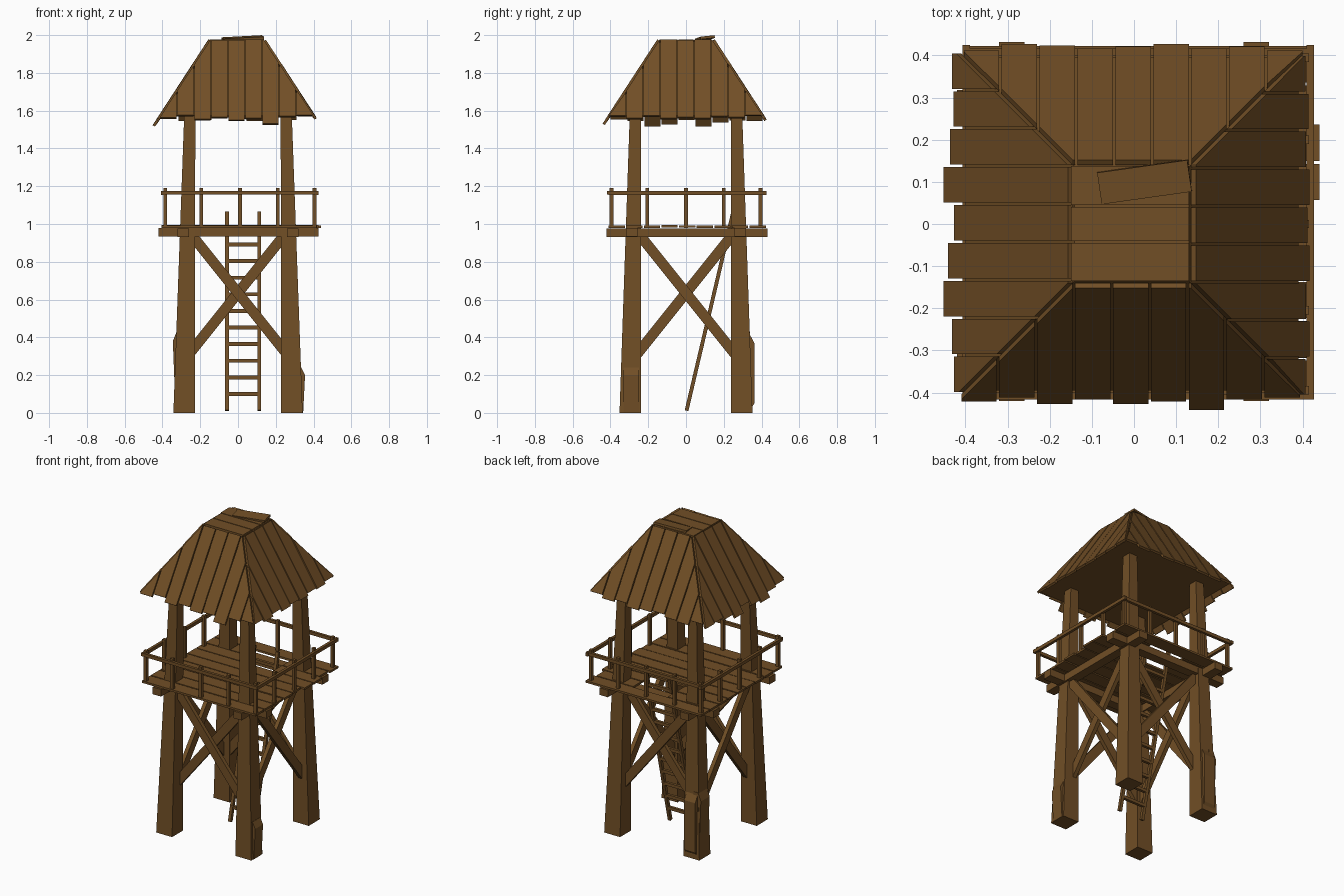
import bpy, bmesh, math, random
from mathutils import Vector, Matrix

if "Cube" in bpy.data.objects:
    bpy.data.objects.remove(bpy.data.objects["Cube"])

random.seed(4)
wood = bpy.data.materials.new("brown wood")
wood.diffuse_color = (0.165, 0.077, 0.019, 1)
wood.use_nodes = True
wood.node_tree.nodes["Principled BSDF"].inputs["Base Color"].default_value = wood.diffuse_color


def finish(name, bm):
    bmesh.ops.recalc_face_normals(bm, faces=bm.faces)
    me = bpy.data.meshes.new(name)
    bm.to_mesh(me)
    bm.free()
    me.materials.append(wood)
    ob = bpy.data.objects.new(name, me)
    bpy.context.collection.objects.link(ob)
    return ob


def add_box(bm, lo, hi, matrix=None):
    lo, hi = Vector(lo), Vector(hi)
    m = Matrix.Translation((lo + hi) / 2) @ Matrix.Diagonal((*(hi - lo), 1))
    bmesh.ops.create_cube(bm, size=1, matrix=(matrix or Matrix()) @ m)


def add_beam(bm, a, b, side, w, t):
    """Beam from a to b: t thick along side, w wide across it."""
    a, b, side = Vector(a), Vector(b), Vector(side)
    d = (b - a).normalized()
    m = Matrix((side, d.cross(side), d)).transposed().to_4x4()
    m.translation = (a + b) / 2
    l = (b - a).length
    add_box(bm, (-t / 2, -w / 2, -l / 2), (t / 2, w / 2, l / 2), m)


def add_prism(bm, pts, offset):
    """Flat outline thickened by an offset vector."""
    f = bm.faces.new([bm.verts.new(p) for p in pts])
    r = bmesh.ops.extrude_face_region(bm, geom=[f], use_keep_orig=True)
    bmesh.ops.translate(bm, vec=offset, verts=[v for v in r["geom"] if isinstance(v, bmesh.types.BMVert)])


def add_frustum(bm, c0, h0, z0, c1, h1, z1):
    rings = [[bm.verts.new((c[0] + sx * h, c[1] + sy * h, z))
              for sx, sy in ((-1, -1), (1, -1), (1, 1), (-1, 1))]
             for c, h, z in ((c0, h0, z0), (c1, h1, z1))]
    bm.faces.new(rings[0])
    bm.faces.new(rings[1])
    for i in range(4):
        j = (i + 1) % 4
        bm.faces.new((rings[0][i], rings[0][j], rings[1][j], rings[1][i]))


# Tapered legs
for fb, sy in (("front", -1), ("back", 1)):
    for lr, sx in (("left", -1), ("right", 1)):
        bm = bmesh.new()
        add_frustum(bm, (sx * .285, sy * .295), .057, 0, (sx * .255, sy * .268), .029, 1.6)
        finish(f"{fb}_{lr}_leg", bm)

# Repair boards on the feet
bm = bmesh.new()
add_prism(bm, [(-.33, .25, 0), (-.345, .25, .38), (-.325, .25, .43), (-.29, .25, .43), (-.29, .25, 0)], (0, .09, 0))
add_prism(bm, [(-.32, .33, 0), (-.32, .362, .05), (-.32, .362, .37), (-.32, .335, .42), (-.32, .3, .42), (-.32, .3, 0)], (.08, 0, 0))
add_prism(bm, [(.3, -.33, 0), (.345, -.33, 0), (.355, -.33, .2), (.335, -.33, .24), (.3, -.33, .24)], (0, .08, 0))
finish("leg_repair_boards", bm)

# Crossed braces on all four sides
bm = bmesh.new()
for s in (-1, 1):
    for k in (-1, 1):
        off = .27 + k * .012
        add_beam(bm, (-.26 * k, s * off, .96), (.26 * k, s * off, .31), (0, 1, 0), .055, .026)
        add_beam(bm, (s * off, -.26 * k, .96), (s * off, .26 * k, .31), (1, 0, 0), .055, .026)
finish("cross_braces", bm)

# Beams carrying the platform
bm = bmesh.new()
for s in (-1, 1):
    add_box(bm, (-.42, s * .288 - .03, .933), (.427, s * .288 + .03, .979))
    add_box(bm, (s * .29 - .03, -.42, .931), (s * .29 + .03, .432, .977))
finish("platform_beams", bm)

# Floor boards running left to right, with a ladder opening
bm = bmesh.new()
for i in range(9):
    y0 = -.41 + i * .0933
    z = .978 + random.uniform(0, .003)
    right = .44 if i in (5, 6) else .425 + random.uniform(-.012, .003)
    spans = [(-.405, -.1), (.15, right)] if i in (6, 7) else [(-.405, right)]
    for x0, x1 in spans:
        add_box(bm, (x0, y0, z), (x1, y0 + .086, z + .013))
finish("floor_boards", bm)

# Railing posts and rails
bm = bmesh.new()
cx, cy, r = .01, .0, .395
stations = [-.395, -.205, 0, .2, .395]
for t in stations:
    for s in (-1, 1):
        add_box(bm, (cx + t - .01, cy + s * r - .01, .98), (cx + t + .01, cy + s * r + .01, 1.19))
        if abs(t) < .39:
            add_box(bm, (cx + s * r - .01, cy + t - .01, .98), (cx + s * r + .01, cy + t + .01, 1.19))
finish("railing_posts", bm)
bm = bmesh.new()
for s in (-1, 1):
    y, x = cy + s * .408, cx + s * .408
    add_box(bm, (-.405, y - .009, 1.155), (.427, y + .009, 1.176))
    add_box(bm, (x - .009, -.41, 1.153), (x + .009, .425, 1.174))
finish("railing_bars", bm)

# Leaning ladder
bm = bmesh.new()
for x in (-.058, .112):
    add_beam(bm, (x, .003, .012), (x, .25, 1.065), (1, 0, 0), .02, .02)
for i in range(11):
    z = .1 + i * .088
    y = .003 + (z - .012) * .2346
    add_box(bm, (-.058, y - .009, z - .01), (.112, y + .009, z + .01))
finish("ladder", bm)

# Solid roof core
top, slope, ztop = .14, 1.537, 1.965
bm = bmesh.new()
add_frustum(bm, (-.005, 0), .395, ztop - (.395 - top) * slope, (-.005, 0), top - .004, ztop)
finish("roof_core", bm)

# Sloping roof boards, cut along the hips
ends = {"front": [.41, .4, .415, .405, .415, .41, .43, .405, .4],
        "right": [.4, .41, .402, .41, .405, .41, .402, .408, .4],
        "back": [.4, .41, .405, .415, .41, .405, .412, .415, .4],
        "left": [.415, .412, .42, .435, .41, .425, .435, .415, .41]}
for n, (side, lens) in enumerate(ends.items()):
    bm = bmesh.new()
    rot = Matrix.Translation((-.005, 0, 0)) @ Matrix.Rotation(n * math.pi / 2, 4, "Z")
    for i, end in enumerate(lens):
        a = -.405 + i * .09
        b = a + .084
        us = [b] + [k for k in (top, -top) if a < k < b] + [a]
        outline = [(a, end), (b, end)] + [(u, min(max(top, abs(u)), end - .003)) for u in us]
        lift = random.uniform(0, .006)
        pts = [rot @ Vector((u, -d, ztop + lift - (d - top) * slope)) for u, d in outline]
        nrm = rot.to_3x3() @ Vector((0, -slope, 1)).normalized()
        add_prism(bm, pts, nrm * .014)
    finish(f"{side}_roof_boards", bm)

# Flat boards capping the roof, one of them loose
bm = bmesh.new()
for y0, y1 in ((-.135, -.045), (-.04, .04), (.045, .138)):
    add_box(bm, (-.15, y0, 1.962), (.13, y1, 1.977))
m = Matrix.Translation((.025, .1, 1.982)) @ Matrix.Rotation(math.radians(8), 4, "Z") \
    @ Matrix.Rotation(math.radians(-3), 4, "Y") @ Matrix.Rotation(math.radians(6), 4, "X")
add_box(bm, (-.108, -.038, -.006), (.108, .038, .008), m)
finish("roof_cap_boards", bm)
